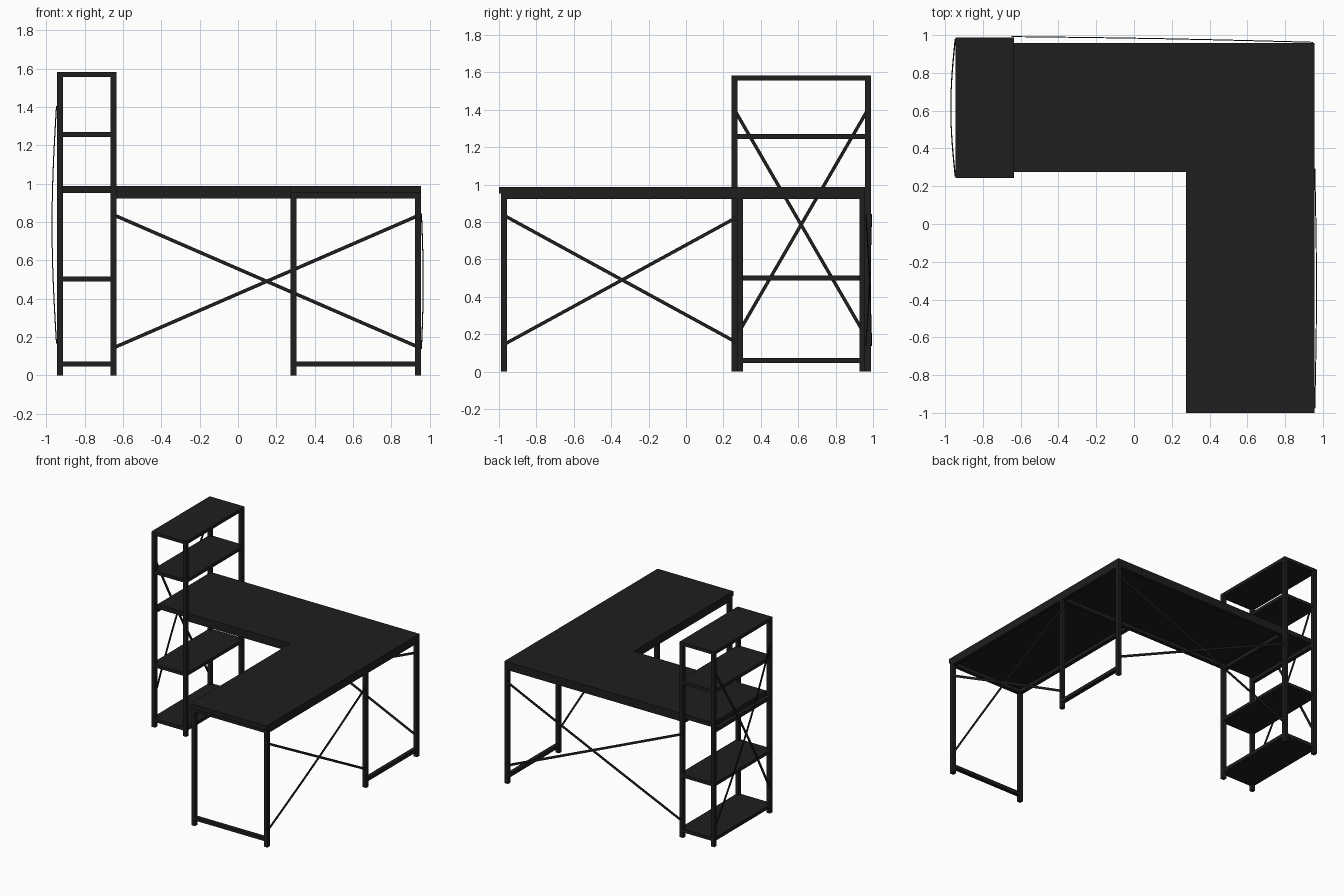
import bpy
import math
from mathutils import Vector

if "Cube" in bpy.data.objects:
    bpy.data.objects.remove(bpy.data.objects["Cube"])

black = bpy.data.materials.new("black_finish")
black.diffuse_color = (0.013, 0.013, 0.013, 1)
black.use_nodes = True
black.node_tree.nodes["Principled BSDF"].inputs["Base Color"].default_value = black.diffuse_color


def mesh_object(name, verts, faces):
    me = bpy.data.meshes.new(name)
    me.from_pydata(verts, [], faces)
    me.materials.append(black)
    ob = bpy.data.objects.new(name, me)
    bpy.context.collection.objects.link(ob)
    return ob


def box(name, x, y, z):
    """Box from (min, max) ranges."""
    verts = [(a, b, c) for a in x for b in y for c in z]
    faces = [(0, 1, 3, 2), (4, 6, 7, 5), (0, 4, 5, 1),
             (2, 3, 7, 6), (0, 2, 6, 4), (1, 5, 7, 3)]
    return mesh_object(name, verts, faces)


def brace(name, a, b, out, bow, width=0.018, thick=0.005, n=12):
    """Flat steel strip from a to b, bowed along the direction out."""
    a, b, out = Vector(a), Vector(b), Vector(out)
    side = (b - a).cross(out).normalized() * width / 2
    half = out * thick / 2
    verts, faces = [], []
    for i in range(n + 1):
        t = i / n
        p = a.lerp(b, t) + out * bow * math.sin(math.pi * t)
        verts += [p + side + half, p - side + half, p - side - half, p + side - half]
    for i in range(n):
        for k in range(4):
            m = (k + 1) % 4
            faces.append((4 * i + k, 4 * i + m, 4 * i + 4 + m, 4 * i + 4 + k))
    faces += [(3, 2, 1, 0), tuple(4 * n + k for k in range(4))]
    return mesh_object(name, verts, faces)


T = 0.031                       # square tube size
SX, SY = (-0.945, -0.634), (0.244, 0.988)    # shelf tower footprint
DY = (0.275, 0.958)             # main desk depth
RX = (0.275, 0.955)             # return desk width
RAIL, BOARD = (0.922, 0.951), (0.951, 0.988)


def ends(r):
    """Tube ranges at both ends of a span."""
    return ((r[0], r[0] + T), (r[1] - T, r[1]))


# Shelf tower: posts and boards
for i, x in enumerate(ends(SX)):
    for j, y in enumerate(ends(SY)):
        box(f"tower_post_{i}{j}", x, y, (0, 1.556))
e = 0.001
box("tower_top", SX, SY, (1.556, 1.582))
for name, z in (("upper", (1.244, 1.27)), ("lower", (0.488, 0.514)), ("bottom", (0.045, 0.073))):
    box(f"tower_{name}_shelf", (SX[0] + e, SX[1] - e), (SY[0] + e, SY[1] - e), z)
for i, x in enumerate(ends(SX)):
    box(f"tower_desk_rail_{i}", x, (SY[0] + T, SY[1] - T), RAIL)

# Desk boards
box("main_desktop", (SX[0] + T, RX[1]), DY, BOARD)
box("return_desktop", RX, (-1.0, DY[0]), BOARD)

# Rails under the boards
for i, y in enumerate(ends(DY)):
    box(f"main_long_rail_{i}", (SX[1], RX[1] - T), y, RAIL)
for i, x in enumerate(ends(RX)):
    box(f"return_long_rail_{i}", x, (-0.957, DY[0]), RAIL)

# Corner leg frame on the right, under the main desk
legx = ends(RX)[1]
for i, y in enumerate(ends(DY)):
    box(f"corner_leg_{i}", legx, y, (0, 0.951))
for name, z in (("top", RAIL), ("foot", (0.045, 0.073))):
    box(f"corner_{name}_rail", legx, (DY[0] + T, DY[1] - T), z)

# Front leg frame under the return desk
legy = (-0.988, -0.957)
for i, x in enumerate(ends(RX)):
    box(f"front_leg_{i}", x, legy, (0, 0.951))
for name, z in (("top", RAIL), ("foot", (0.045, 0.073))):
    box(f"front_{name}_rail", (RX[0] + T, RX[1] - T), legy, z)

# Crossed braces: back, right side and tower side
for i, (z0, z1) in enumerate(((0.145, 0.835), (0.835, 0.145))):
    brace(f"back_brace_{i}", (-0.645, 0.992, z0), (0.945, 0.962, z1), (0, 1, 0), 0.004)
    brace(f"side_brace_{i}", (0.957, -0.973, z0), (0.957, 0.29, z1), (1, 0, 0), 0.009)
for i, (z0, z1) in enumerate(((0.17, 1.40), (1.40, 0.17))):
    brace(f"tower_brace_{i}", (-0.947, 0.259, z0), (-0.947, 0.972, z1), (-1, 0, 0), 0.023)
